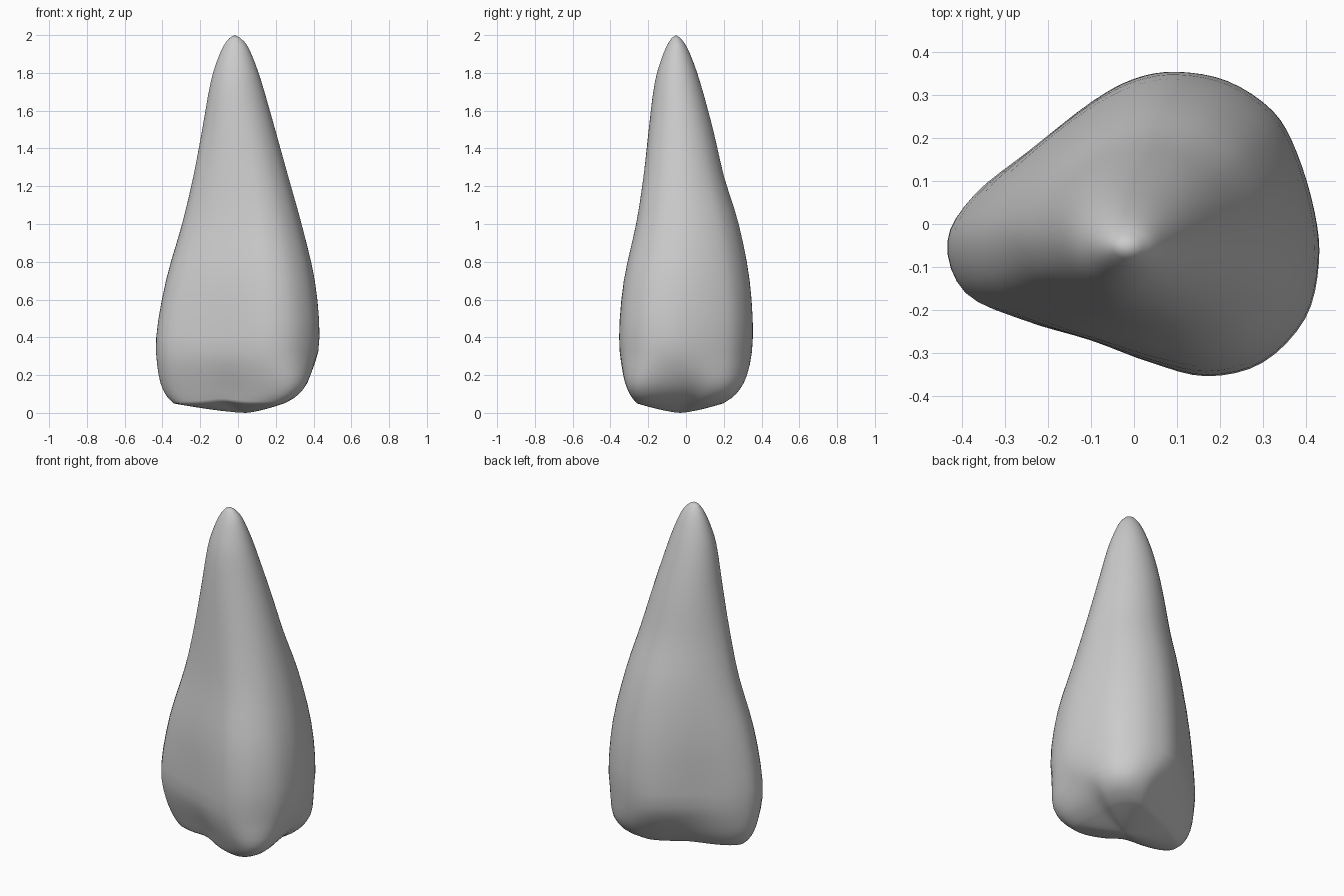
import bpy
import bmesh
from mathutils import Vector
import math

cube = bpy.data.objects.get("Cube")
if cube:
    bpy.data.objects.remove(cube, do_unlink=True)

SIDES_PER_SPAN = 4
RINGS_PER_SPAN = 3


def catmull(a, b, c, d, t):
    """Point on a smooth curve between b and c."""
    return 0.5 * (2 * b + (c - a) * t + (2 * a - 5 * b + 4 * c - d) * t ** 2
                  + (3 * b - a - 3 * c + d) * t ** 3)


def smooth_curve(points, steps, closed):
    """Resample a list of control points as a smooth curve."""
    points = [Vector(p) for p in points]
    count = len(points)

    def pick(index):
        return points[index % count] if closed else points[max(0, min(count - 1, index))]

    result = []
    for i in range(count if closed else count - 1):
        for s in range(steps):
            result.append(catmull(pick(i - 1), pick(i), pick(i + 1), pick(i + 2), s / steps))
    if not closed:
        result.append(points[-1])
    return result


# Rounded three-cornered cross-section at the widest height
outline = smooth_curve((
    (.432, -.09), (.422, .03), (.38, .17), (.325, .265), (.22, .335), (.1, .357),
    (0, .34), (-.1, .285), (-.24, .175), (-.37, .07), (-.432, -.04), (-.39, -.16),
    (-.25, -.225), (-.1, -.27), (.04, -.322), (.17, -.354), (.3, -.323), (.4, -.22),
), SIDES_PER_SPAN, True)

# Sharper triangle at the foot, as fractions of its half width and half depth
foot_outline = smooth_curve((
    (.95, -.05), (.95, .25), (.96, .5), (.9, .75), (.75, .93), (.53, .98),
    (.3, .88), (.03, .72), (-.42, .46), (-.85, .17), (-1, -.08), (-.9, -.34),
    (-.5, -.54), (-.1, -.69), (.25, -.85), (.6, -.98), (.86, -.96), (.99, -.7),
), SIDES_PER_SPAN, True)

# Height, then left, right, front and back limits of the body
levels = smooth_curve((
    (.05, -.34, .25, -.26, .2), (.1, -.385, .33, -.3, .27),
    (.2, -.42, .395, -.335, .325), (.4, -.433, .43, -.355, .352),
    (.7, -.382, .407, -.335, .337), (1, -.297, .337, -.272, .28),
    (1.25, -.238, .267, -.232, .203), (1.5, -.19, .197, -.2, .144),
    (1.75, -.145, .125, -.165, .075), (1.88, -.105, .079, -.128, .03),
    (1.95, -.072, .045, -.098, -.003), (1.985, -.045, .012, -.075, -.03),
), RINGS_PER_SPAN, False)

# Shallow grooves between the three lobes: position and strength
grooves = [(Vector((-.12, -.27)), 1), (Vector((-.17, .23)), .5), (Vector((.43, -.03)), .5)]


def groove_weight(point):
    return max(power * math.exp(-((point - centre).length / .13) ** 2)
               for centre, power in grooves)


def ring_points(level):
    """Fit the cross-section into one level, blending foot, body and tip shapes."""
    z, left, right, front, back = level
    centre = Vector(((left + right) / 2, (front + back) / 2))
    roundness = max(0, min(1, (z - .45) / 1.2))
    low = max(0, min(1, (.34 - z) / .29))
    low = low * low * (3 - 2 * low)
    points = []
    for p, foot in zip(outline, foot_outline):
        unit = Vector((p.x / .432, p.y / .355))
        unit = unit.lerp(unit.normalized(), roundness).lerp(foot, low)
        weight = groove_weight(p) * low
        unit *= 1 - .05 * weight
        points.append(Vector((centre.x + unit.x * (right - left) / 2,
                              centre.y + unit.y * (back - front) / 2,
                              z + .015 * weight)))
    return points


def under_ring(rim, fraction):
    """Shrink the rim towards the low middle point of the underside."""
    return [Vector((*bottom.lerp(p.xy, fraction), p.z * fraction ** 1.4)) for p in rim]


bottom = Vector((.04, -.03))
body_rings = [ring_points(level) for level in levels]
rings = [under_ring(body_rings[0], f) for f in (.15, .35, .55, .75, .92)] + body_rings

bm = bmesh.new()
verts = [[bm.verts.new(p) for p in ring] for ring in rings]
low_pole = bm.verts.new((*bottom, 0))
tip_pole = bm.verts.new((-.018, -.053, 2))
total = len(outline)
for i in range(total):
    j = (i + 1) % total
    bm.faces.new((low_pole, verts[0][j], verts[0][i]))
    bm.faces.new((tip_pole, verts[-1][i], verts[-1][j]))
    for lower, upper in zip(verts, verts[1:]):
        bm.faces.new((lower[i], lower[j], upper[j], upper[i]))
bmesh.ops.recalc_face_normals(bm, faces=bm.faces)
for face in bm.faces:
    face.smooth = True

mesh = bpy.data.meshes.new("tapered_body")
bm.to_mesh(mesh)
bm.free()
body = bpy.data.objects.new("tapered_body", mesh)
bpy.context.collection.objects.link(body)

# Plain grey surface
grey = bpy.data.materials.new("light_grey")
grey.use_nodes = True
colour = (.6, .6, .6, 1)
grey.diffuse_color = colour
grey.node_tree.nodes["Principled BSDF"].inputs["Base Color"].default_value = colour
mesh.materials.append(grey)
